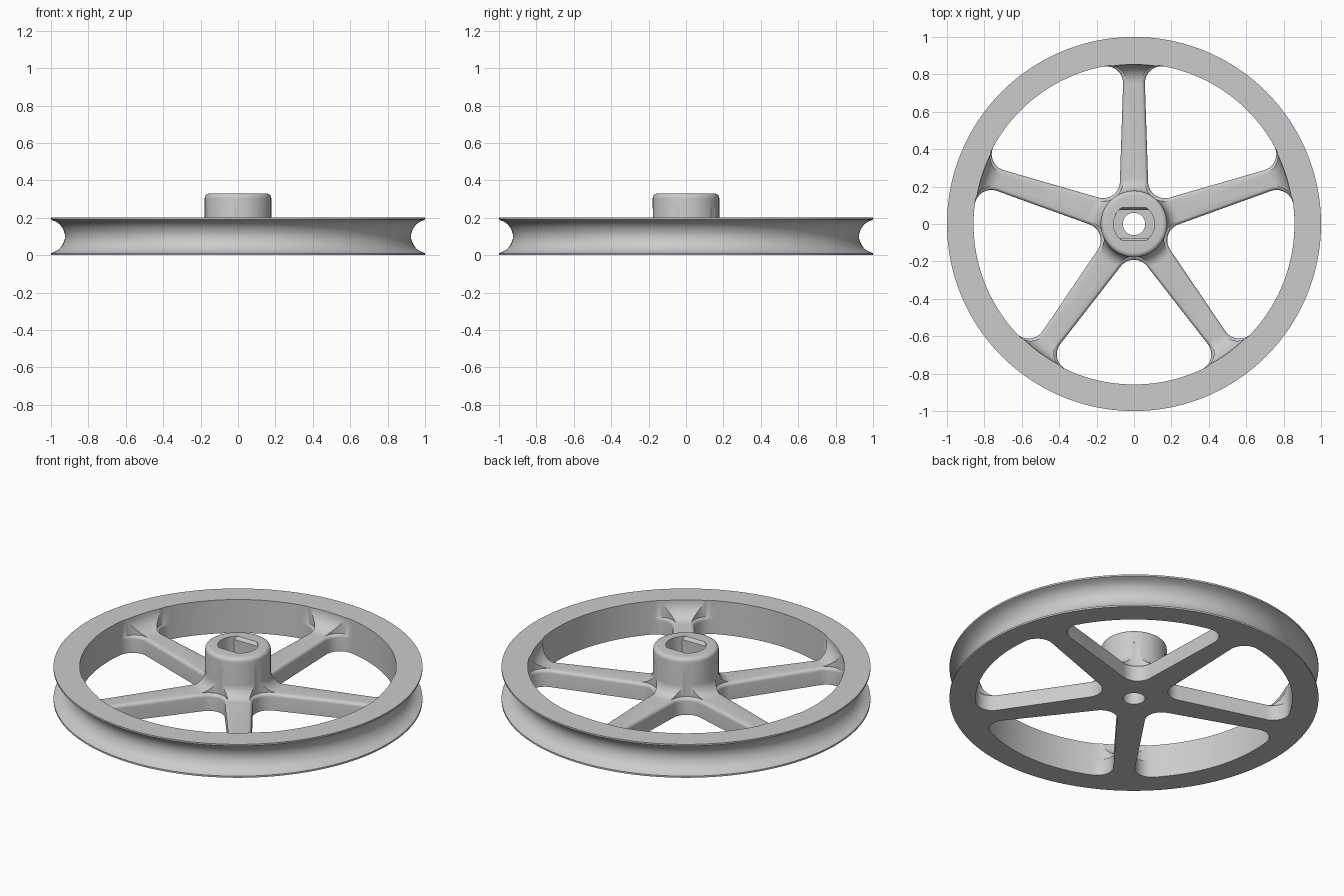
import bpy, bmesh
from math import sin, cos, pi, radians, asin, atan2, sqrt
from mathutils import Vector

if "Cube" in bpy.data.objects:
    bpy.data.objects.remove(bpy.data.objects["Cube"])

SEG = 160
SPOKES = 5


def arc(cx, cy, r, a0, a1, n):
    """Points on an arc, angles in radians."""
    return [(cx + r * cos(a0 + (a1 - a0) * i / n), cy + r * sin(a0 + (a1 - a0) * i / n))
            for i in range(n + 1)]


def make_object(name, bm):
    bmesh.ops.recalc_face_normals(bm, faces=bm.faces)
    me = bpy.data.meshes.new(name)
    bm.to_mesh(me)
    bm.free()
    ob = bpy.data.objects.new(name, me)
    bpy.context.collection.objects.link(ob)
    return ob


def bridge(bm, a, b):
    n = len(a)
    for i in range(n):
        bm.faces.new((a[i], a[(i + 1) % n], b[(i + 1) % n], b[i]))


def revolve(name, profile):
    """Turn a closed (radius, height) profile around z."""
    bm = bmesh.new()
    rings = [[bm.verts.new((r * cos(2 * pi * s / SEG), r * sin(2 * pi * s / SEG), z))
              for r, z in profile] for s in range(SEG)]
    for s in range(SEG):
        bridge(bm, rings[s], rings[(s + 1) % SEG])
    return make_object(name, bm)


def loft(bm, sections, turn=0.0):
    """Closed solid through (outline, height) sections."""
    c, s = cos(turn), sin(turn)
    loops = [[bm.verts.new((x * c - y * s, x * s + y * c, z)) for x, y in pts]
             for pts, z in sections]
    for a, b in zip(loops, loops[1:]):
        bridge(bm, a, b)
    bm.faces.new(loops[0][::-1])
    bm.faces.new(loops[-1])


def gap_outline(grow):
    """Rounded opening between two spokes, pointing along +x."""
    R, rim, taper, half = 0.09, 0.858, 0.033, pi / SPOKES
    d = Vector((cos(half), sin(half)))
    n = Vector((sin(half), -cos(half)))
    e = (d - taper * n).normalized()
    m = (n + taper * d).normalized()
    # outer fillet centre: touches spoke flank and rim
    q = n * (0.083 - grow) + m * R
    b, c = q.dot(e), q.dot(q) - (rim - R) ** 2
    co = q + e * (-b + sqrt(b * b - c))
    # inner fillet centre lies on the x axis, kept fixed as the outline grows
    q0 = n * 0.083 + m * R
    ci = q0.x - e.x * q0.y / e.y
    flank = atan2(-m.y, -m.x)
    rim_a = atan2(co.y, co.x)
    rim_arc = arc(0, 0, rim, 0, rim_a, 14)[:-1]
    fillet = arc(co.x, co.y, R, rim_a, flank, 10)
    inner = arc(ci, 0, R + grow, flank, pi, 10)
    upper = rim_arc + fillet + inner
    return upper + [(x, -y) for x, y in upper[-2:0:-1]]


def double_flat(r, f):
    """Circle of radius r with two flats at y = +-f."""
    a = asin(f / r)
    return arc(0, 0, r, -a, a, 12) + arc(0, 0, r, pi - a, pi + a, 12)


# Wheel body: bore, hub, web with fillets, rim and rope groove
lip = [(1.0, 0.2), (1.0, 0.19), (0.988, 0.185), (0.972, 0.178), (0.956, 0.167),
       (0.942, 0.151), (0.932, 0.132), (0.926, 0.112)]
profile = [(0.06, 0.0), (0.06, 0.33)]
profile += arc(0.153, 0.305, 0.025, pi / 2, 0, 6)                # hub top edge
profile += arc(0.248, 0.17, 0.07, pi, 1.5 * pi, 8)               # hub to spoke fillet
profile += arc(0.753, 0.2, 0.1, -pi / 2, 0, 10)                  # spoke to rim fillet
profile += lip + [(r, 0.2 - z) for r, z in reversed(lip)]
wheel = revolve("pulley_wheel", profile)

# Openings between spokes, widening near the top to round the spoke edges
bm = bmesh.new()
sections = [(gap_outline(0), -0.1)]
for i in range(6):
    a = radians(80) * i / 5
    sections.append((gap_outline(0.02 * (1 - cos(a))), 0.081 + 0.02 * sin(a)))
sections.append((gap_outline(0.02 * (1 - cos(radians(80)))), 0.25))
for k in range(SPOKES):
    loft(bm, sections, radians(-90) + 2 * pi * k / SPOKES)

# Shaft socket with two flats and a lead-in
loft(bm, [(double_flat(0.11, 0.075), 0.1), (double_flat(0.11, 0.075), 0.312),
          (double_flat(0.11, 0.093), 0.335)])
cutter = make_object("opening_cutter", bm)
cutter.hide_render = True

mod = wheel.modifiers.new("openings", 'BOOLEAN')
mod.operation = 'DIFFERENCE'
mod.solver = 'EXACT'
mod.object = cutter
bpy.context.view_layer.objects.active = wheel
wheel.select_set(True)
bpy.ops.object.modifier_apply(modifier=mod.name)
bpy.data.objects.remove(cutter)

# Plain grey finish, smooth with crisp edges
grey = bpy.data.materials.new("light_grey")
grey.diffuse_color = (0.6, 0.6, 0.6, 1)
grey.use_nodes = True
grey.node_tree.nodes["Principled BSDF"].inputs["Base Color"].default_value = grey.diffuse_color
wheel.data.materials.clear()
wheel.data.materials.append(grey)
bpy.ops.object.shade_smooth_by_angle(angle=radians(30))
